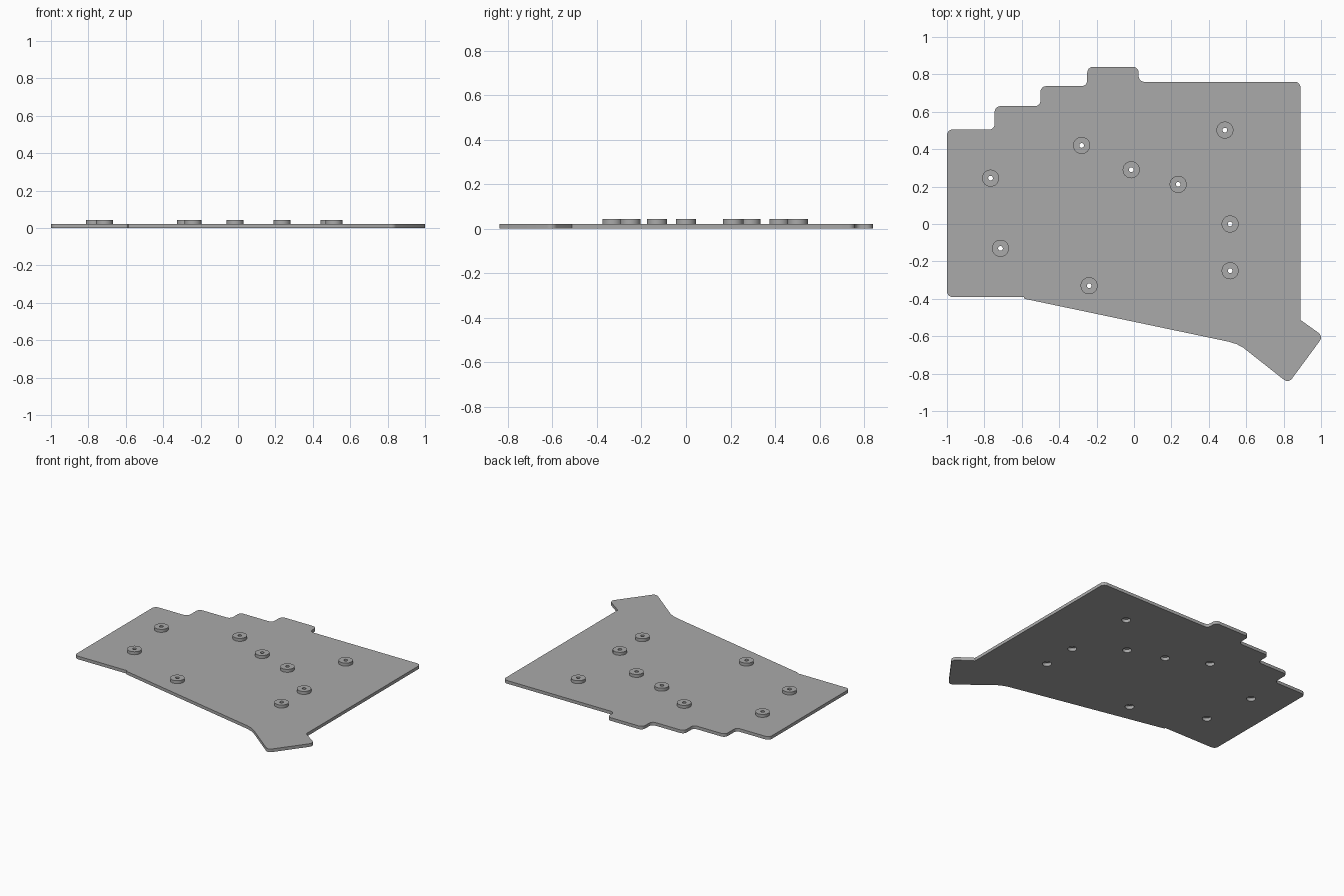
import bpy
from math import cos, sin, tan, pi
from mathutils import Vector

cube = bpy.data.objects.get("Cube")
if cube:
    bpy.data.objects.remove(cube, do_unlink=True)

PLATE_T, BOSS_T = 0.022, 0.021
BOSS_R, BORE_R, HOLE_R = 0.0455, 0.029, 0.0125

grey = bpy.data.materials.new("plain grey")
grey.use_nodes = True
grey.diffuse_color = (0.4, 0.4, 0.4, 1)
grey.node_tree.nodes["Principled BSDF"].inputs["Base Color"].default_value = (0.4, 0.4, 0.4, 1)


def rounded(corners, steps=6):
    """Outline with each (x, y, radius) corner replaced by an arc."""
    pts = []
    for i, (x, y, r) in enumerate(corners):
        p = Vector((x, y))
        if r == 0:
            pts.append(p)
            continue
        a = (Vector(corners[i - 1][:2]) - p).normalized()
        b = (Vector(corners[(i + 1) % len(corners)][:2]) - p).normalized()
        half = a.angle(b) / 2
        start = a * (r / tan(half))
        centre = (a + b).normalized() * (r / sin(half))
        u = start - centre
        v = -a * r
        for k in range(steps + 1):
            t = (pi - 2 * half) * k / steps
            pts.append(p + centre + u * cos(t) + v * sin(t))
    return pts


def circle(x, y, r, n=32):
    return [Vector((x + r * cos(2 * pi * k / n), y + r * sin(2 * pi * k / n))) for k in range(n)]


def slab(name, loops, z, thickness):
    """Extrude an outer loop with hole loops into a solid mesh."""
    curve = bpy.data.curves.new(name, "CURVE")
    curve.dimensions = "2D"
    curve.fill_mode = "BOTH"
    curve.extrude = thickness / 2
    for loop in loops:
        spline = curve.splines.new("POLY")
        spline.points.add(len(loop) - 1)
        for point, co in zip(spline.points, loop):
            point.co = (co.x, co.y, 0, 1)
        spline.use_cyclic_u = True
    curve.materials.append(grey)
    obj = bpy.data.objects.new(name, curve)
    obj.location.z = z + thickness / 2
    bpy.context.collection.objects.link(obj)
    bpy.ops.object.select_all(action="DESELECT")
    obj.select_set(True)
    bpy.context.view_layer.objects.active = obj
    bpy.ops.object.convert(target="MESH")
    bpy.ops.object.mode_set(mode="EDIT")
    bpy.ops.mesh.select_all(action="SELECT")
    bpy.ops.mesh.remove_doubles(threshold=0.0001)
    bpy.ops.mesh.normals_make_consistent(inside=False)
    bpy.ops.object.mode_set(mode="OBJECT")
    bpy.ops.object.shade_smooth_by_angle(angle=pi / 6)


# Plate outline, with stepped back edge and angled front right tab
R = 0.03
outline = rounded([
    (-1, 0.505, R), (-1, -0.39, R), (-0.59, -0.39, 0), (-0.585, -0.4, 0),
    (0.51, -0.63, 0), (0.55, -0.643, 0), (0.585, -0.662, 0),
    (0.826, -0.852, R), (1.012, -0.6, R), (0.89, -0.513, 0),
    (0.89, 0.76, R), (0.025, 0.76, R), (0.025, 0.84, R),
    (-0.25, 0.84, R), (-0.25, 0.737, R), (-0.5, 0.737, R),
    (-0.5, 0.63, R), (-0.745, 0.63, R), (-0.745, 0.505, R),
])

# Screw positions
screws = [(0.486, 0.502), (-0.28, 0.42), (-0.767, 0.245), (-0.015, 0.29),
          (0.236, 0.212), (0.514, 0), (0.514, -0.25), (-0.714, -0.13), (-0.24, -0.33)]

# Plate with screw head recesses
slab("base_plate", [outline] + [circle(x, y, BORE_R) for x, y in screws], 0, PLATE_T)

# Screw bosses closing the recesses from above
for i, (x, y) in enumerate(screws, 1):
    slab(f"screw_boss_{i}", [circle(x, y, BOSS_R), circle(x, y, HOLE_R)], PLATE_T, BOSS_T)
